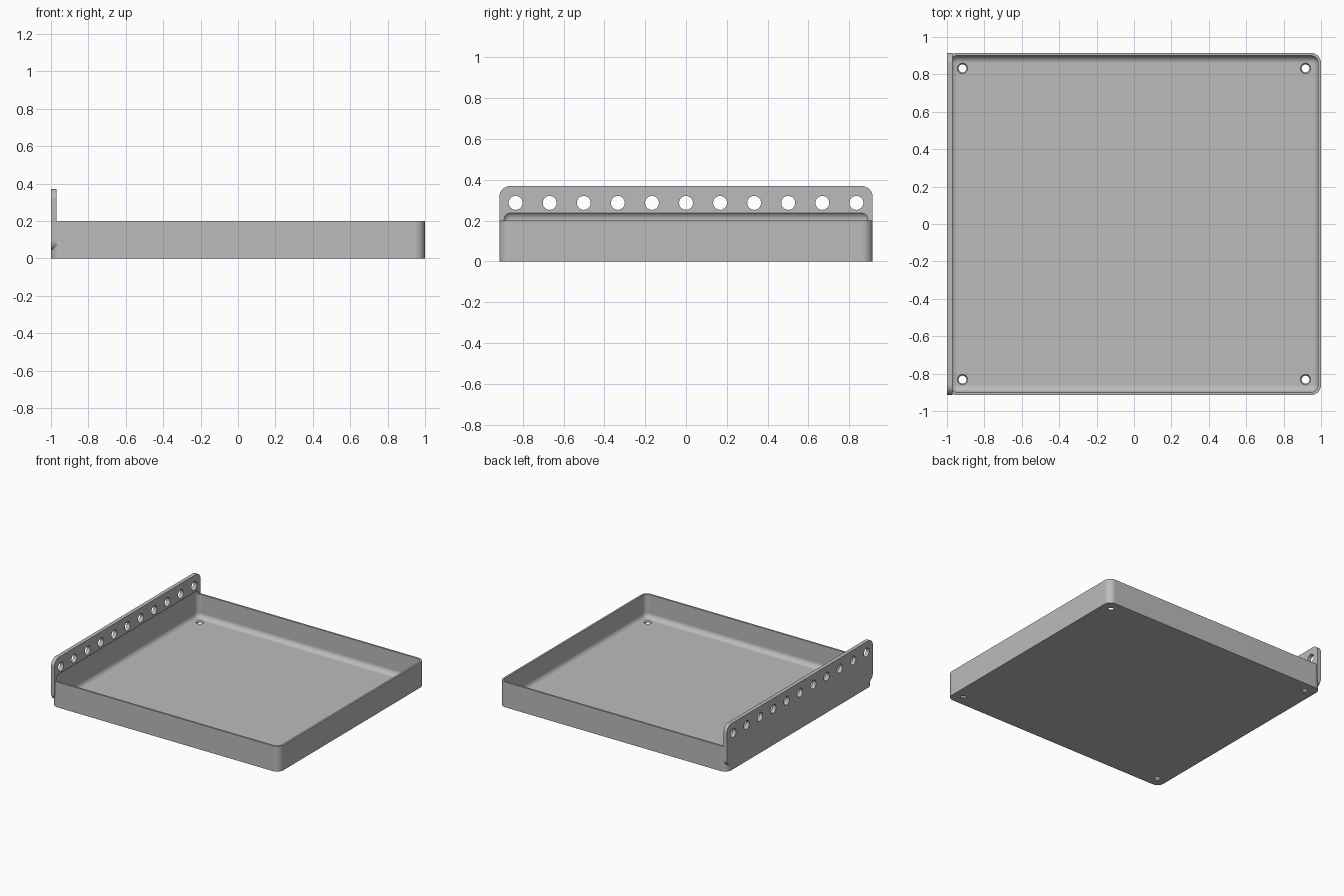
import bpy, bmesh
from math import pi
from mathutils import Matrix, Vector

# Remove the default cube
cube = bpy.data.objects.get("Cube")
if cube:
    bpy.data.objects.remove(cube, do_unlink=True)

HALF_X, HALF_Y = 1.0, 0.915      # outer half sizes
WALL = 0.015                     # wall and floor thickness
RIM = 0.2                        # tray height
ROUND = 0.055                    # outer corner radius
PLATE_X = -0.97                  # inner face of the mounting plate
PLATE_LOW, PLATE_TOP = 0.04, 0.37

grey = bpy.data.materials.new("light_grey")
grey.use_nodes = True
COLOUR = (0.5, 0.5, 0.5, 1)
grey.diffuse_color = COLOUR
grey.node_tree.nodes["Principled BSDF"].inputs["Base Color"].default_value = COLOUR


def finish(name, bm):
    mesh = bpy.data.meshes.new(name)
    bm.to_mesh(mesh)
    bm.free()
    mesh.materials.append(grey)
    obj = bpy.data.objects.new(name, mesh)
    bpy.context.collection.objects.link(obj)
    return obj


def rounded_box(name, low, high, radius, axis=None):
    """Box between two corners; rounds edges along one axis, or all edges."""
    low, high = Vector(low), Vector(high)
    bm = bmesh.new()
    bmesh.ops.create_cube(bm, size=1, matrix=Matrix.Translation((low + high) / 2)
                          @ Matrix.Diagonal((*(high - low), 1)))
    edges = [e for e in bm.edges if axis is None
             or abs((e.verts[0].co - e.verts[1].co).normalized()[axis]) > 0.9]
    bmesh.ops.bevel(bm, geom=edges, offset=radius, segments=10, profile=0.5,
                    affect='EDGES', clamp_overlap=True)
    return finish(name, bm)


def add_drill(bm, centre, r_low, r_high, depth, turn=Matrix()):
    bmesh.ops.create_cone(bm, cap_ends=True, segments=32, radius1=r_low,
                          radius2=r_high, depth=depth,
                          matrix=Matrix.Translation(centre) @ turn)


def combine(target, tool, operation):
    """Apply a boolean and discard the tool."""
    tool.hide_render = True
    mod = target.modifiers.new("join_or_cut", 'BOOLEAN')
    mod.operation, mod.solver, mod.object = operation, 'EXACT', tool
    bpy.context.view_layer.objects.active = target
    bpy.ops.object.modifier_apply(modifier=mod.name)
    bpy.data.objects.remove(tool, do_unlink=True)


# Tray block with the upright mounting plate flush along its right edge
tray = rounded_box("tray", (-HALF_X, -HALF_Y, 0), (HALF_X, HALF_Y, RIM), ROUND, axis=2)
plate = rounded_box("mounting_plate", (-HALF_X, -HALF_Y, PLATE_LOW),
                    (PLATE_X, HALF_Y, PLATE_TOP), ROUND, axis=0)
combine(tray, plate, 'UNION')

# Hollow with soft edges, which also nips a shallow recess into the plate
inner_x, inner_y = HALF_X - WALL, HALF_Y - WALL
hollow = rounded_box("hollow_cutter", (-inner_x, -inner_y, WALL),
                     (inner_x, inner_y, 0.246), ROUND - WALL)
combine(tray, hollow, 'DIFFERENCE')

# Row of mounting holes and four countersunk floor holes
bm = bmesh.new()
for i in range(-5, 6):
    add_drill(bm, (-HALF_X, i * 0.167, 0.287), 0.034, 0.034, 0.2,
              Matrix.Rotation(pi / 2, 4, 'Y'))
for sx in (-1, 1):
    for sy in (-1, 1):
        add_drill(bm, (sx * 0.917, sy * 0.832, WALL / 2), 0.018, 0.031, WALL * 2)
combine(tray, finish("hole_cutter", bm), 'DIFFERENCE')

# Smooth rounded corners, crisp flat faces
bpy.ops.object.select_all(action='DESELECT')
tray.select_set(True)
bpy.context.view_layer.objects.active = tray
bpy.ops.object.shade_smooth_by_angle(angle=pi / 6)
normals = tray.modifiers.new("even_shading", 'WEIGHTED_NORMAL')
normals.keep_sharp = True
